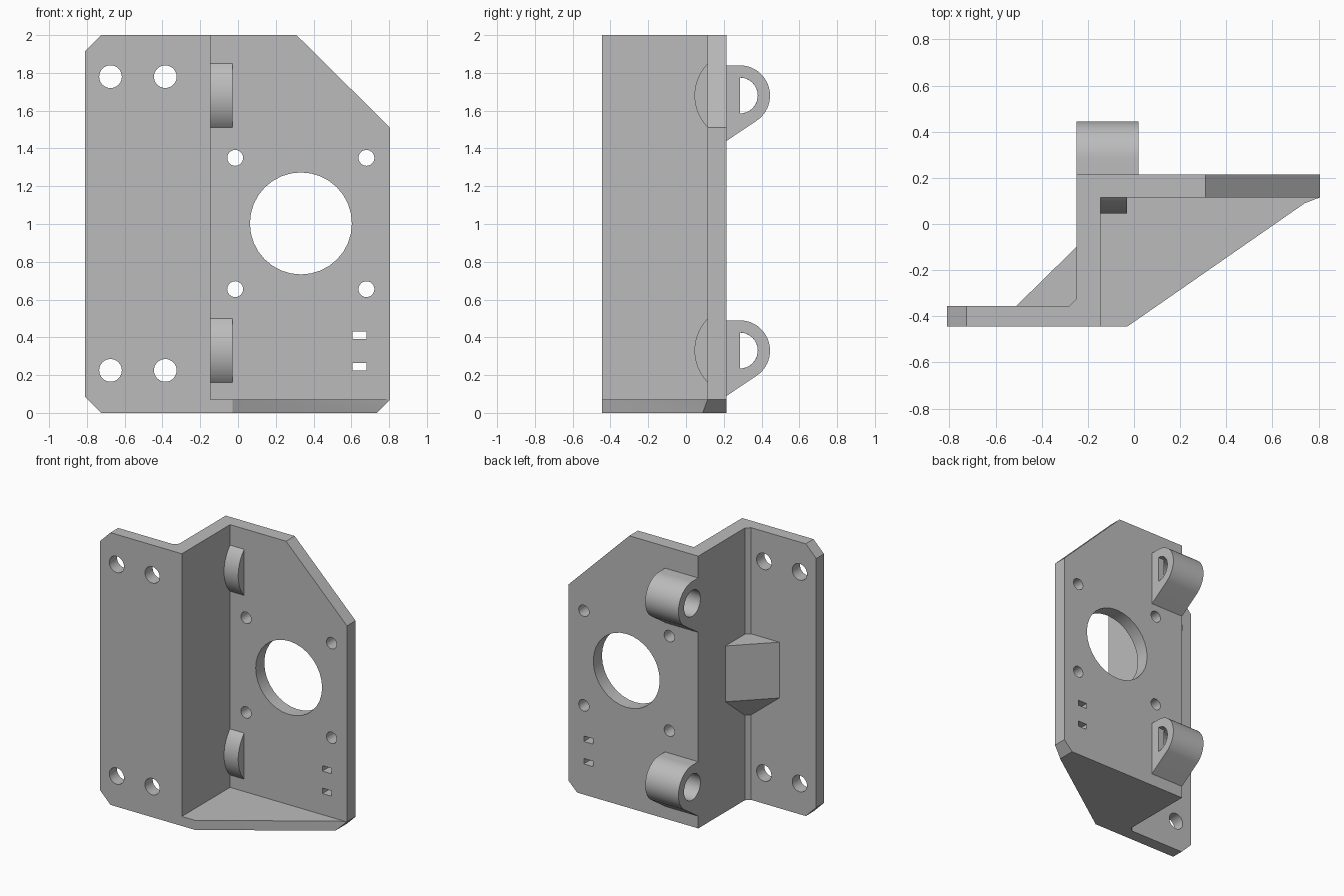
import bpy, bmesh
from math import sin, cos, radians
from mathutils import Vector

if "Cube" in bpy.data.objects:
    bpy.data.objects.remove(bpy.data.objects["Cube"])

grey = bpy.data.materials.new("plain_grey")
grey.use_nodes = True
COLOUR = (0.5, 0.5, 0.5, 1)
grey.diffuse_color = COLOUR
grey.node_tree.nodes["Principled BSDF"].inputs["Base Color"].default_value = COLOUR


def make_object(name, bm):
    bmesh.ops.recalc_face_normals(bm, faces=bm.faces)
    mesh = bpy.data.meshes.new(name)
    bm.to_mesh(mesh)
    bm.free()
    mesh.materials.append(grey)
    obj = bpy.data.objects.new(name, mesh)
    bpy.context.collection.objects.link(obj)
    return obj


def prism(name, outline, axis, low, high):
    """Extrude a 2D outline along an axis; the outline uses the other two axes in order."""
    def place(a, b, depth):
        return {"x": (depth, a, b), "y": (a, depth, b), "z": (a, b, depth)}[axis]
    bm = bmesh.new()
    face = bm.faces.new([bm.verts.new(place(a, b, low)) for a, b in outline])
    extruded = bmesh.ops.extrude_face_region(bm, geom=[face])["geom"]
    shift = Vector(place(0, 0, high - low))
    bmesh.ops.translate(bm, vec=shift, verts=[v for v in extruded if isinstance(v, bmesh.types.BMVert)])
    return make_object(name, bm)


def arc(a, b, radius, start, end, steps=24):
    angles = [radians(start + (end - start) * i / steps) for i in range(steps + 1)]
    return [(a + radius * cos(t), b + radius * sin(t)) for t in angles]


def circle(a, b, radius, steps=32):
    return arc(a, b, radius, 0, 360, steps)[:-1]


def box(x0, x1, z0, z1):
    return [(x0, z0), (x1, z0), (x1, z1), (x0, z1)]


def combine(obj, tool, operation):
    mod = obj.modifiers.new(operation.lower(), "BOOLEAN")
    mod.operation, mod.solver, mod.object = operation, "EXACT", tool
    bpy.context.view_layer.objects.active = obj
    bpy.ops.object.modifier_apply(modifier=mod.name)
    bpy.data.objects.remove(tool)


# Z-shaped bracket: front flange, web and rear mounting plate
FRONT, BACK, INNER = -0.445, 0.215, 0.115
plan = [(-0.9, FRONT), (-0.145, FRONT), (-0.145, INNER), (0.9, INNER), (0.9, BACK),
        (-0.25, BACK), (-0.25, -0.325), (-0.28, -0.355), (-0.9, -0.355)]
bracket = prism("bracket", plan, "z", -0.1, 2.1)

# Tapered floor joining web and rear plate
floor = [(-0.2, FRONT), (-0.03, FRONT), (0.74, 0.09), (0.84, 0.128), (0.84, 0.16), (-0.2, 0.16)]
combine(bracket, prism("floor", floor, "z", -0.1, 0.07), "UNION")

# Trim to the silhouette with its clipped corners
outline = [(-0.725, 0), (0.735, 0), (0.805, 0.07), (0.805, 1.51),
           (0.31, 2), (-0.725, 2), (-0.81, 1.915), (-0.81, 0.085)]
combine(bracket, prism("silhouette", outline, "y", -1, 1), "INTERSECT")

# Flange screw holes, motor opening with its screw holes, and tie slots
openings = [circle(x, z, 0.06) for x in (-0.675, -0.385) for z in (0.225, 1.78)]
openings += [circle(x, z, 0.042, 24) for x in (-0.015, 0.68) for z in (0.655, 1.35)]
openings += [circle(0.333, 1.003, 0.27)]
openings += [box(0.605, 0.68, z, z + 0.04) for z in (0.225, 0.39)]
for opening in openings:
    combine(bracket, prism("opening", opening, "y", -1, 1), "DIFFERENCE")

# Rear hinge lugs with a D-shaped end, and the rounded boss in front of each
HINGE_Y = 0.285
for label, z in (("lower", 0.33), ("upper", 1.68)):
    rim = arc(HINGE_Y, z, 0.16, 90, -55)
    lug = prism(label + "_lug", [(BACK, z + 0.16)] + rim + [(BACK, z - 0.24)], "x", -0.25, 0.02)
    bore = circle(HINGE_Y, z, 0.095)
    for part in (lug, bracket):
        combine(part, prism("bore", bore, "x", -0.4, -0.03), "DIFFERENCE")
    combine(lug, prism("keyed_bore", arc(HINGE_Y, z, 0.095, -90, 90), "x", -0.06, 0.1), "DIFFERENCE")
    boss = prism(label + "_boss", arc(HINGE_Y, z, 0.24, 130, 230), "x", -0.16, -0.03)
    for part in (lug, boss):
        part.select_set(True)

# Gusset between flange and web, with a sloped underside
bm = bmesh.new()
for corner in [(-0.25, -0.1, 1.22), (-0.51, -0.355, 1.22), (-0.25, -0.355, 1.22),
               (-0.25, -0.1, 0.81), (-0.51, -0.355, 0.81), (-0.25, -0.355, 0.6)]:
    bm.verts.new(corner)
bmesh.ops.convex_hull(bm, input=bm.verts)
gusset = make_object("gusset", bm)

# Smooth the round surfaces, keep the edges sharp
bpy.ops.object.select_all(action="DESELECT")
for obj in bpy.data.objects:
    if obj.type == "MESH" and grey.name in obj.data.materials:
        obj.select_set(True)
        bpy.context.view_layer.objects.active = obj
bpy.ops.object.shade_smooth_by_angle(angle=radians(30))
